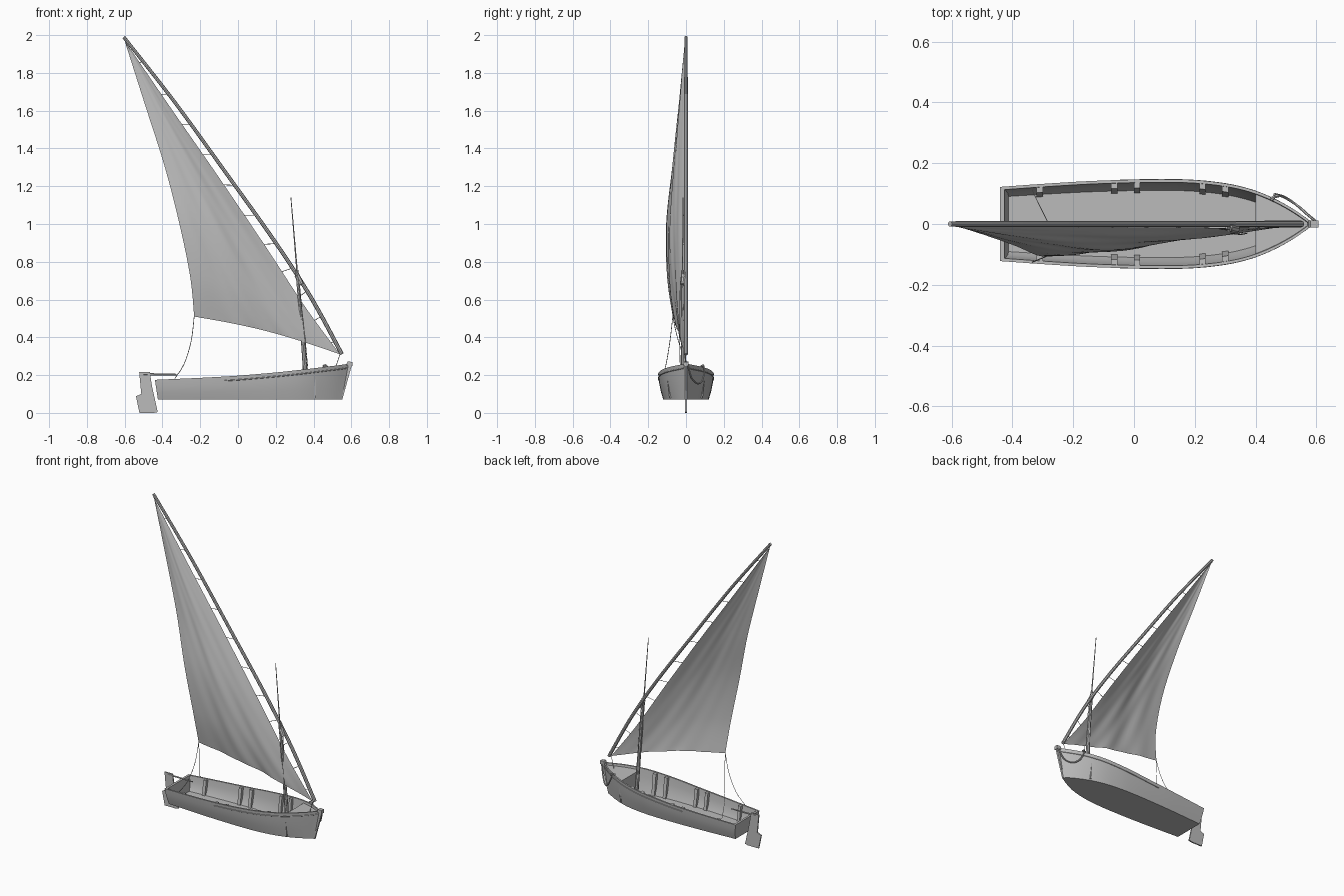
import bpy, bmesh, math
from mathutils import Vector

if "Cube" in bpy.data.objects:
    bpy.data.objects.remove(bpy.data.objects["Cube"], do_unlink=True)

grey = bpy.data.materials.new("plain grey")
grey.use_nodes = True
GREY = (0.5, 0.5, 0.5, 1)
grey.diffuse_color = GREY
grey.node_tree.nodes["Principled BSDF"].inputs["Base Color"].default_value = GREY


def spline(pts, t):
    """Smooth curve through pts, t from 0 to 1."""
    p = [Vector(q) for q in pts]
    n = len(p) - 1
    i = min(int(t * n), n - 1)
    f = t * n - i
    a, b, c, d = p[max(i - 1, 0)], p[i], p[i + 1], p[min(i + 2, n)]
    return 0.5 * (2 * b + (c - a) * f + (2 * a - 5 * b + 4 * c - d) * f * f
                  + (3 * b - a - 3 * c + d) * f ** 3)


def mesh_object(name, verts, faces, smooth=False, fix=True):
    bm = bmesh.new()
    vs = [bm.verts.new(v) for v in verts]
    for f in faces:
        bm.faces.new([vs[i] for i in f])
    if fix:
        bmesh.ops.recalc_face_normals(bm, faces=bm.faces)
    me = bpy.data.meshes.new(name)
    bm.to_mesh(me)
    bm.free()
    me.materials.append(grey)
    ob = bpy.data.objects.new(name, me)
    bpy.context.collection.objects.link(ob)
    if smooth:
        bpy.ops.object.select_all(action='DESELECT')
        bpy.context.view_layer.objects.active = ob
        ob.select_set(True)
        bpy.ops.object.shade_smooth_by_angle(angle=math.radians(35))
    return ob


def loft(name, rings, smooth=False):
    """Closed rings joined into a capped solid."""
    n = len(rings[0])
    verts = [v for r in rings for v in r]
    faces = [(k * n + i, k * n + (i + 1) % n, (k + 1) * n + (i + 1) % n, (k + 1) * n + i)
             for k in range(len(rings) - 1) for i in range(n)]
    faces += [tuple(range(n)), tuple(range(len(verts) - n, len(verts)))]
    return mesh_object(name, verts, faces, smooth)


def plate(name, outline, half):
    """Side outline in x, z given thickness along y."""
    return loft(name, [[(x, s * half, z) for x, z in outline] for s in (-1, 1)])


def tube(name, pts, r0, r1=None, steps=16, sides=6):
    """Round bar or rope along a smooth path, tapering from r0 to r1."""
    r1 = r0 if r1 is None else r1
    path = [spline(pts, k / steps) for k in range(steps + 1)]
    rings = []
    for k, p in enumerate(path):
        d = (path[min(k + 1, steps)] - path[max(k - 1, 0)]).normalized()
        u = d.cross(Vector((0, 1, 0)) if abs(d.y) < 0.9 else Vector((1, 0, 0))).normalized()
        w = d.cross(u)
        r = r0 + (r1 - r0) * k / steps
        rings.append([p + r * (math.cos(a) * u + math.sin(a) * w)
                      for a in (math.tau * i / sides for i in range(sides))])
    return loft(name, rings, True)


# Hull stations: x, half beam at the rail, rail height
STATIONS = [(-0.44, 0.122, 0.175), (-0.3, 0.132, 0.181), (-0.15, 0.141, 0.188),
            (0.0, 0.146, 0.197), (0.12, 0.147, 0.207), (0.22, 0.143, 0.216),
            (0.32, 0.130, 0.227), (0.40, 0.109, 0.236), (0.47, 0.079, 0.245),
            (0.53, 0.045, 0.252), (0.585, 0.006, 0.260)]
BOTTOM, FLOOR, WALL = 0.072, 0.084, 0.010


def station(t):
    return spline(STATIONS, t)


def station_at(x):
    lo, hi = 0.0, 1.0
    for _ in range(30):
        mid = (lo + hi) / 2
        lo, hi = (mid, hi) if station(mid).x < x else (lo, mid)
    return station(lo)


def side(s, z):
    """Rail station to hull point (x, half beam) at height z."""
    f = (s.z - z) / (s.z - BOTTOM)
    t = (s.x + 0.44) / 1.025
    return s.x + f * (0.016 - 0.05 * t), s.y * (1 - 0.05 * f - 0.13 * f * f)


def hull_ring(s):
    levels = [s.z + (BOTTOM - s.z) * f for f in (0, 0.33, 0.67, 1)]
    outer = [(*side(s, z), z) for z in levels]
    inner = [(x, max(y - WALL, 0.001), max(z, FLOOR)) for x, y, z in outer]
    half = outer[::-1] + inner
    return half + [(x, -y, z) for x, y, z in half[::-1]]


# Open hull: outer skin, rail, inner skin and floor in one loft
rings = [hull_ring(station(k / 40)) for k in range(41)]
n = len(rings[0])
verts = [v for r in rings for v in r]
faces = [(k * n + i, k * n + (i + 1) % n, (k + 1) * n + (i + 1) % n, (k + 1) * n + i)
         for k in range(40) for i in range(n)]
mesh_object("hull", verts, faces, True)

# Transom closing the stern
s0 = station(0)
trans = []
for dx in (0, 0.014):
    half = [(side(s0, z)[0] + dx, side(s0, z)[1], z)
            for z in (BOTTOM, 0.107, 0.141, s0.z)]
    trans.append(half + [(x, -y, z) for x, y, z in half[::-1]])
loft("transom", trans)

# Foredeck just under the rail, with the bulkhead below its edge
deck = []
for k in range(13):
    s = station_at(0.40 + 0.175 * k / 12)
    y = max(s.y - 0.006, 0.002)
    deck.append([(s.x, y, s.z - 0.014), (s.x, -y, s.z - 0.014),
                 (s.x, -y, s.z - 0.022), (s.x, y, s.z - 0.022)])
loft("foredeck", deck)
sb = station_at(0.40)
yb = side(sb, FLOOR)[1] - 0.004
loft("bulkhead", [[(x, sb.y - 0.006, sb.z - 0.016), (x, 0.006 - sb.y, sb.z - 0.016),
                   (x, -yb, FLOOR - 0.004), (x, yb, FLOOR - 0.004)] for x in (0.402, 0.41)])

for sign, word in ((1, "port"), (-1, "starboard")):
    # Frames standing against the inside of the hull
    for i, x in enumerate((-0.31, -0.065, 0.01, 0.225, 0.30)):
        pair = []
        for dx in (-0.01, 0.01):
            s = station_at(x + dx)
            yt, yl = s.y - 0.007, side(s, FLOOR)[1] - 0.007
            zt = s.z - 0.004
            pair.append([(x + dx, sign * y, z) for y, z in
                         ((yt, zt), (yt - 0.021, zt), (yl - 0.016, FLOOR - 0.002),
                          (yl, FLOOR - 0.002))])
        loft(f"{word}_frame_{i + 1}", pair)
    # Rubbing strake on the forward part of the side
    path = []
    for k in range(14):
        s = station_at(-0.07 + 0.65 * k / 13)
        z = s.z - 0.022
        x, y = side(s, z)
        path.append((x, sign * y, z))
    tube(f"{word}_rubbing_strake", path, 0.003, steps=26)

# Stem post and its cap
plate("stem_post", [(0.535, BOTTOM - 0.002), (0.552, BOTTOM - 0.002), (0.602, 0.25),
                    (0.602, 0.262), (0.575, 0.262)], 0.006)
plate("stem_cap", [(0.572, 0.252), (0.606, 0.247), (0.606, 0.270), (0.58, 0.272)], 0.012)

# Rudder blade and tiller
plate("rudder", [(-0.523, 0.216), (-0.467, 0.216), (-0.455, 0.14), (-0.425, 0.004),
                 (-0.445, 0.0), (-0.522, 0.0), (-0.54, 0.088), (-0.512, 0.10)], 0.004)
tube("tiller", [(-0.50, 0, 0.205), (-0.40, 0, 0.204), (-0.325, 0, 0.203)], 0.006, 0.004, 4)

# Yard, mast and the thin pole above it
YARD = [(-0.605, 0, 1.99), (-0.335, 0, 1.645), (-0.06, 0, 1.265), (0.20, 0, 0.90),
        (0.39, 0, 0.605), (0.55, 0, 0.31)]
tube("yard", YARD, 0.009, 0.011, 30, 8)
tube("mast", [(0.366, -0.012, FLOOR), (0.350, -0.014, 0.30), (0.333, -0.016, 0.52),
              (0.312, -0.018, 0.755)], 0.013, 0.008, 12, 8)
tube("upper_pole", [(0.335, -0.018, 0.50), (0.312, -0.018, 0.76), (0.296, -0.017, 0.95),
                    (0.28, -0.016, 1.14)], 0.005, 0.002, 12)

# Sail: rows run from the free edge to the yard edge
LEECH = [(-0.60, -0.002, 1.97), (-0.495, -0.035, 1.64), (-0.39, -0.072, 1.31),
         (-0.31, -0.105, 1.0), (-0.253, -0.10, 0.72), (-0.232, -0.07, 0.51)]
LUFF = [(-0.598, -0.006, 1.968), (-0.36, -0.008, 1.62), (-0.10, -0.010, 1.245),
        (0.15, -0.012, 0.875), (0.36, -0.012, 0.555), (0.54, -0.008, 0.31)]
U, V = 44, 28
verts = []
for i in range(U + 1):
    t = i / U
    a, b = spline(LEECH, t), spline(LUFF, t)
    for j in range(V + 1):
        v = j / V
        p = a.lerp(b, v)
        belly = math.sin(math.pi * v)
        p.z += 0.022 * belly * t ** 3
        p.y -= 0.022 * belly * math.sin(math.pi * min(t * 0.93 + 0.02, 1))
        p.y += 0.005 * belly * t * math.sin(17 * v + 5 * t)
        p.y += 0.0025 * belly * t * math.sin(34 * v - 13 * t + 2)
        verts.append(p)
W = V + 1
faces = [(i * W + j, i * W + j + 1, (i + 1) * W + j + 1, (i + 1) * W + j)
         for i in range(U) for j in range(V)]
mesh_object("sail", verts, faces, True)

# Lashings from the yard to the sail
for i in range(11):
    t = 0.08 + 0.085 * i
    a, b = spline(LUFF, t), spline(YARD, min(t + 0.012, 1))
    tube(f"lashing_{i + 1}", [a, b], 0.0018, steps=1, sides=4)

# Ropes
ROPES = {
    "starboard_sheet": [(-0.232, -0.07, 0.51), (-0.248, -0.085, 0.38),
                        (-0.285, -0.105, 0.26), (-0.335, -0.125, 0.182)],
    "port_sheet": [(-0.232, -0.07, 0.51), (-0.248, -0.04, 0.38),
                   (-0.285, 0.01, 0.26), (-0.335, 0.112, 0.182)],
    "tack_line": [(0.54, -0.008, 0.31), (0.53, -0.004, 0.28), (0.515, 0, 0.236)],
    "halyard": [(0.318, -0.004, 0.745), (0.338, -0.002, 0.48), (0.345, 0.0, 0.20)],
    "halyard_fall": [(0.316, -0.03, 0.72), (0.350, -0.034, 0.44), (0.372, -0.03, 0.21)],
}
for name, pts in ROPES.items():
    tube(name, pts, 0.0018, steps=12, sides=4)
tube("bow_rope", [(0.594, 0.012, 0.250), (0.572, 0.030, 0.185), (0.535, 0.062, 0.155),
                  (0.495, 0.088, 0.175), (0.462, 0.098, 0.238)], 0.0045, steps=20)
tube("rope_cleat", [(0.452, 0.080, 0.246), (0.462, 0.090, 0.252), (0.474, 0.092, 0.242)],
     0.006, steps=4)
tube("mast_binding", [(0.336, -0.016, 0.68), (0.312, -0.01, 0.73)], 0.014, steps=2, sides=8)
